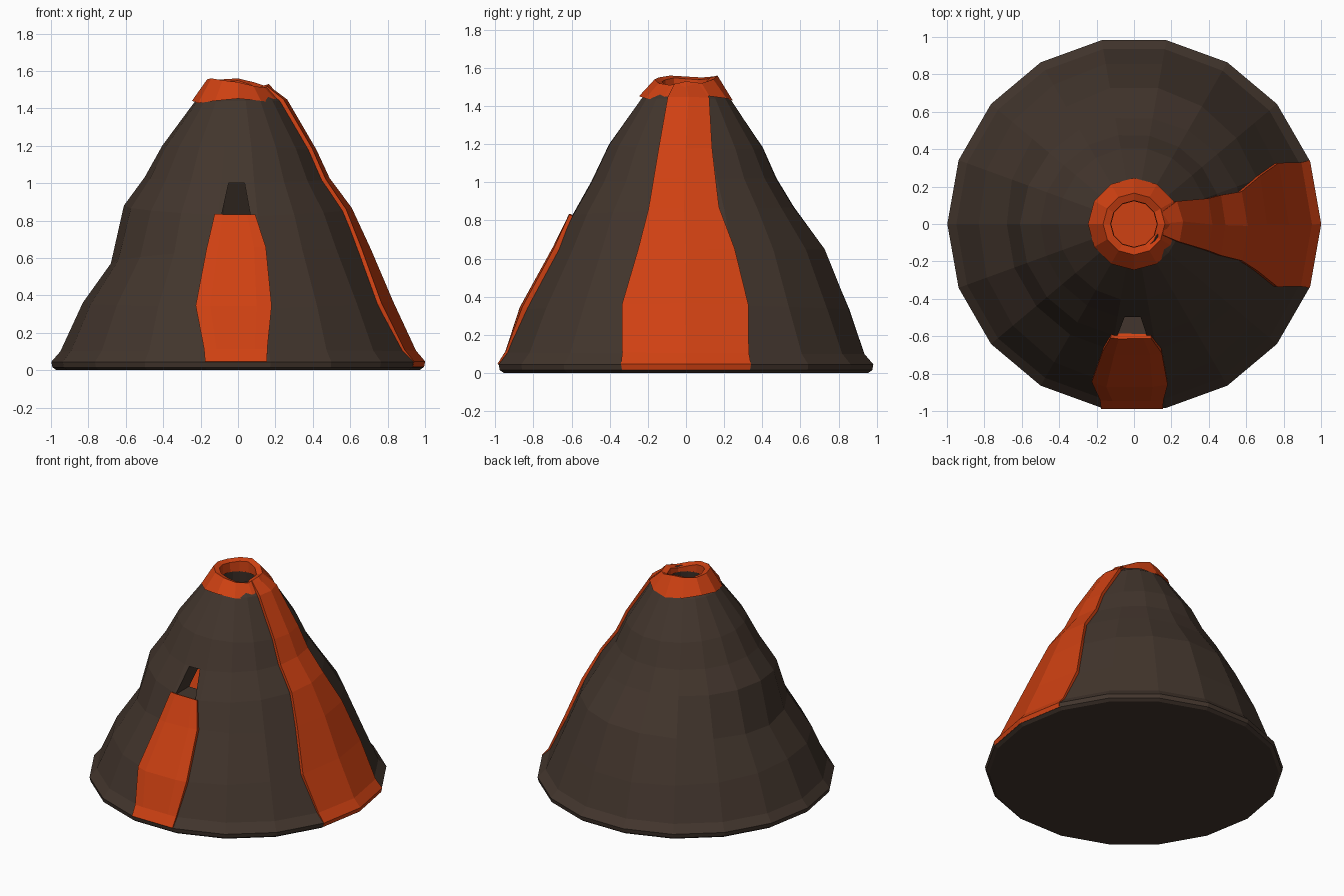
import bpy, math

if "Cube" in bpy.data.objects:
    bpy.data.objects.remove(bpy.data.objects["Cube"])

N = 18


def material(name, rgb):
    m = bpy.data.materials.new(name)
    m.diffuse_color = (*rgb, 1)
    m.use_nodes = True
    m.node_tree.nodes["Principled BSDF"].inputs["Base Color"].default_value = m.diffuse_color
    return m


ROCK = material("dark_rock", (0.055, 0.036, 0.026))
LAVA = material("lava", (0.62, 0.052, 0.006))


def make(name, verts, faces, mat):
    me = bpy.data.meshes.new(name)
    me.from_pydata(verts, [], faces)
    me.materials.append(mat)
    ob = bpy.data.objects.new(name, me)
    bpy.context.collection.objects.link(ob)
    return ob


def lathe_faces(rings, n):
    return [(i * n + j, i * n + (j + 1) % n, (i + 1) * n + (j + 1) % n, (i + 1) * n + j)
            for i in range(rings - 1) for j in range(n)]


# Slope profiles (radius, height) facing +x, +y, -x and -y
SLOPES = [
    [(.94, .10), (.81, .36), (.69, .64), (.59, .86), (.47, 1.02), (.40, 1.17), (.245, 1.44)],
    [(.95, .10), (.875, .33), (.745, .65), (.57, .87), (.48, 1.02), (.41, 1.18), (.24, 1.43)],
    [(.95, .10), (.83, .36), (.68, .57), (.61, .88), (.50, 1.03), (.405, 1.20), (.235, 1.43)],
    [(.95, .11), (.865, .33), (.685, .65), (.605, .82), (.505, 1.0), (.41, 1.20), (.235, 1.44)],
]
FOOT = [(.97, 0), (.992, .015), (.998, .045)]
INNER = [(.14, 1.51), (.125, 1.48), (.14, 1.38), (.28, 1.1), (.47, .79)]
RINGS = len(FOOT) + len(SLOPES[0]) + len(INNER)


def ring_point(k, ang):
    """Radius and height of ring k in direction ang."""
    if k < len(FOOT):
        return FOOT[k]
    k -= len(FOOT)
    if k >= len(SLOPES[0]):
        return INNER[k - len(SLOPES[0])]
    q = (ang / (math.pi / 2)) % 4
    a, f = int(q) % 4, q - int(q)
    p, s = SLOPES[a][k], SLOPES[(a + 1) % 4][k]
    return tuple(u + (v - u) * f for u, v in zip(p, s))


# Hollow mountain shell
verts = []
for k in range(RINGS):
    for j in range(N):
        a = 2 * math.pi * j / N
        r, z = ring_point(k, a)
        verts.append((r * math.cos(a), r * math.sin(a), z))
faces = lathe_faces(RINGS, N)
faces += [tuple(reversed(range(N))), tuple(range((RINGS - 1) * N, RINGS * N))]
mountain = make("mountain", verts, faces, ROCK)

# Side vent, cut through the front wall
outline = [(-.09, .82), (.068, .82), (.035, 1.0), (-.05, 1.0)]
cv = [(x, y, z) for y in (-.8, -.3) for x, z in outline]
cf = [(0, 1, 2, 3), (7, 6, 5, 4)] + [(i, i + 4, (i + 1) % 4 + 4, (i + 1) % 4) for i in range(4)]
cutter = make("vent_cutter", cv, cf, ROCK)
cutter.hide_render = True
mod = mountain.modifiers.new("vent", 'BOOLEAN')
mod.operation, mod.solver, mod.object = 'DIFFERENCE', 'EXACT', cutter
bpy.context.view_layer.objects.active = mountain
bpy.ops.object.modifier_apply(modifier=mod.name)
bpy.data.objects.remove(cutter)

# Lava pool inside the chamber
pool = [(.465 * math.cos(2 * math.pi * j / N), .465 * math.sin(2 * math.pi * j / N), .797)
        for j in range(N)]
make("lava_pool", pool, [tuple(range(N))], LAVA)

# Lava rim around the crater
M = 12
rim_z = [1.53, 1.52, 1.54, 1.56, 1.555, 1.55, 1.555, 1.56, 1.55, 1.54, 1.52, 1.51]
rv = []
for k in range(4):
    for j in range(M):
        a = 2 * math.pi * j / M
        r = (.246, .165, .125, .122)[k]
        z = (1.44 + .012 * math.sin(3 * a), rim_z[j], rim_z[j] - .012, 1.47)[k]
        rv.append((r * math.cos(a), r * math.sin(a), z))
make("crater_lava", rv, lathe_faces(4, M), LAVA)


def on_slope(k, ang, t, lift):
    """Point on ring k at sideways distance t, lifted off the facets."""
    def corner(j):
        a = 2 * math.pi * j / N
        r, z = ring_point(k, a)
        return r * math.cos(a), r * math.sin(a), z
    r0 = ring_point(k, ang)[0]
    a = ang + math.asin(max(-1, min(1, t / r0)))
    q = a / (2 * math.pi / N)
    j = math.floor(q + 1e-6)
    f = max(0, q - j)
    p, s = corner(j), corner(j + 1)
    x, y, z = (u + (v - u) * f for u, v in zip(p, s))
    return x + lift * math.cos(a), y + lift * math.sin(a), z + lift * .4


def lava_stream(name, ang, rows, fractions):
    """Rows are (ring, left edge, right edge, lift)."""
    n = len(fractions)
    v = [on_slope(k, ang, l + (r - l) * f, lift) for k, l, r, lift in rows for f in fractions]
    f = [(i * n + j, i * n + j + 1, (i + 1) * n + j + 1, (i + 1) * n + j)
         for i in range(len(rows) - 1) for j in range(n - 1)]
    ob = make(name, v, f, LAVA)
    s = ob.modifiers.new("thickness", 'SOLIDIFY')
    s.thickness, s.offset = .04, -1
    return ob


# Long stream down the right side
lava_stream("side_lava_stream", 0, [
    (1, -.335, .335, .002), (2, -.34, .34, .003), (3, -.33, .325, .012), (4, -.325, .315, .02),
    (5, -.245, .245, .02), (6, -.19, .17, .02), (7, -.16, .148, .02), (8, -.135, .13, .02),
    (9, -.09, .115, .02), (10, -.05, .055, .025)], (0, .5, 1))

# Short stream below the vent
lava_stream("front_lava_stream", 1.5 * math.pi, [
    (2, -.175, .155, .006), (3, -.18, .155, .012), (4, -.225, .178, .025),
    (5, -.165, .145, .025), (6, -.122, .09, .018)], (0, .2, .8, 1))
